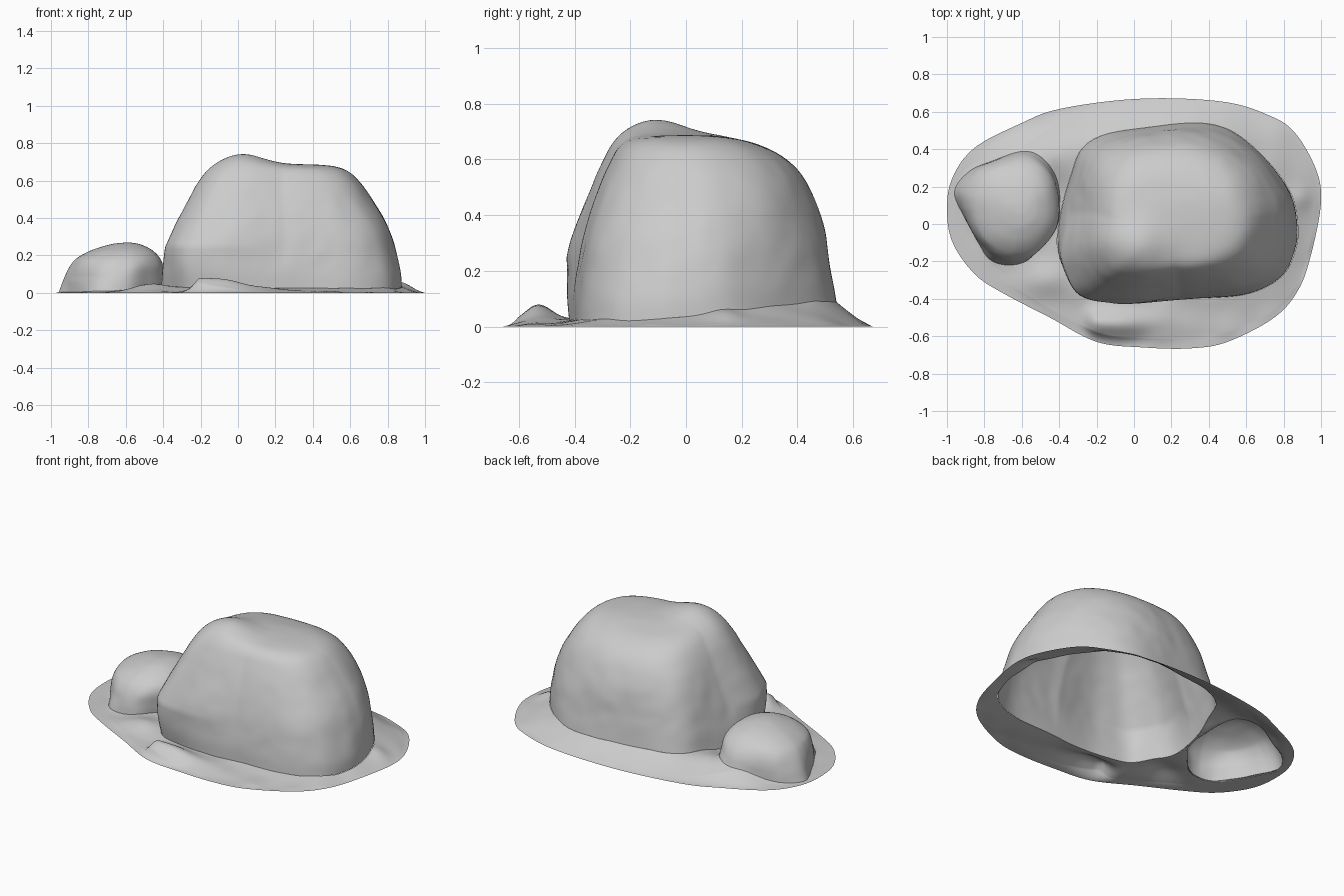
import bpy, bmesh, math
from mathutils import Vector, noise

if "Cube" in bpy.data.objects:
    bpy.data.objects.remove(bpy.data.objects["Cube"])

N = 160  # points around each loop


def spline(pts, n, closed):
    """Catmull-Rom resampling of a list of tuples."""
    P = [Vector(p) for p in pts]
    m = len(P)
    spans = m if closed else m - 1
    get = (lambda i: P[i % m]) if closed else (lambda i: P[max(0, min(m - 1, i))])
    out = []
    for k in range(n):
        u = k * spans / (n if closed else n - 1)
        i = min(int(u), spans - 1)
        t = u - i
        a, b, c, d = get(i - 1), get(i), get(i + 1), get(i + 2)
        out.append(0.5 * (2 * b + (c - a) * t + (2 * a - 5 * b + 4 * c - d) * t * t
                          + (3 * b - a - 3 * c + d) * t ** 3))
    return out


def polar_loop(pts, c):
    """Radii of an outline at N equal angles around centre c."""
    d = sorted((math.atan2(p.y - c[1], p.x - c[0]) % math.tau,
                math.hypot(p.x - c[0], p.y - c[1])) for p in spline(pts, 800, True))
    d = [(d[-1][0] - math.tau, d[-1][1])] + d + [(d[0][0] + math.tau, d[0][1])]
    out, j = [], 0
    for k in range(N):
        a = k * math.tau / N
        while d[j + 1][0] < a:
            j += 1
        f = (a - d[j][0]) / max(1e-9, d[j + 1][0] - d[j][0])
        out.append(d[j][1] + f * (d[j + 1][1] - d[j][1]))
    return out


def radius(loop, a):
    u = (a % math.tau) / math.tau * N
    i = int(u)
    return loop[i % N] * (1 - u + i) + loop[(i + 1) % N] * (u - i)


def bump(x, y, cx, cy, sx, sy):
    return math.exp(-((x - cx) / sx) ** 2 - ((y - cy) / sy) ** 2)


BIG_C, SMALL_C = (0.25, 0.06), (-0.67, 0.08)
BIG = [(.875, 0), (.865, -.13), (.79, -.28), (.6, -.375), (.3, -.4), (0, -.42), (-.15, -.4), (-.28, -.36),
       (-.36, -.25), (-.41, -.12), (-.39, .07), (-.34, .25), (-.28, .4), (-.15, .48), (.1, .52),
       (.3, .54), (.45, .525), (.58, .46), (.73, .32), (.84, .16)]
SMALL = [(-.955, .17), (-.88, .28), (-.75, .34), (-.6, .39), (-.5, .36), (-.42, .25), (-.4, .1),
         (-.42, -.02), (-.5, -.12), (-.58, -.2), (-.68, -.22), (-.77, -.19), (-.83, -.1), (-.9, .03)]
RIM = [(1, .12), (.97, .3), (.85, .5), (.7, .59), (.5, .65), (.2, .672), (-.1, .66), (-.42, .61),
       (-.6, .54), (-.85, .41), (-.97, .25), (-1, .08), (-.97, -.1), (-.85, -.27), (-.7, -.37),
       (-.45, -.5), (-.2, -.63), (.05, -.66), (.3, -.665), (.5, -.63), (.75, -.5), (.88, -.35), (.95, -.15)]
big_r, small_r, rim_r = polar_loop(BIG, BIG_C), polar_loop(SMALL, SMALL_C), polar_loop(RIM, BIG_C)


def ground_z(x, y):
    dx, dy = x - BIG_C[0], y - BIG_C[1]
    a = math.atan2(dy, dx)
    ri, ro = radius(big_r, a), radius(rim_r, a)
    t = max(0, min(1, (ro - math.hypot(dx, dy)) / (ro - ri)))
    back = max(0, min(1, (y + .1) / .55)) * max(0, min(1, (x + .6) / .5))
    z = (0.024 + 0.065 * back) * t ** 1.3
    # clod on the front lip: steep on the left, fading to the right
    clod = bump(x, y, -.2, -.53, .05 if x < -.2 else .3, .075)
    z += min(1, t * 5) * (0.075 * clod + 0.035 * bump(x, y, -.47, -.3, .12, .1)
                          + 0.02 * bump(x, y, .9, .14, .06, .06)
                          + 0.007 * noise.noise((x * 7, y * 7, 3)))
    # soil heaped behind the small boulder
    z += min(1, t * 3) * 0.065 * bump(x, y, -.56, .36, .26, .13)
    return max(0, z)


def finish(name, bm):
    bmesh.ops.recalc_face_normals(bm, faces=bm.faces)
    up = sum(f.normal.z * f.calc_area() for f in bm.faces)
    if up < 0:
        bmesh.ops.reverse_faces(bm, faces=bm.faces)
    for f in bm.faces:
        f.smooth = True
    me = bpy.data.meshes.new(name)
    bm.to_mesh(me)
    bm.free()
    ob = bpy.data.objects.new(name, me)
    bpy.context.collection.objects.link(ob)


def loft(bm, rings):
    for lo, hi in zip(rings, rings[1:]):
        for k in range(N):
            q = (k + 1) % N
            bm.faces.new((lo[k], lo[q], hi[q], hi[k]))


def rock(name, loop, c, levels, peak, rough, front_left, back_right):
    """Open-bottomed rock, rounder towards the top; levels are (z, xmin, xmax, ymin, ymax).
    front_left and back_right swell or shave those two corners."""
    base = [(c[0] + r * math.cos(k * math.tau / N), c[1] + r * math.sin(k * math.tau / N))
            for k, r in enumerate(loop)]
    xs, ys = [p[0] for p in base], [p[1] for p in base]
    x0, x1, y0, y1 = min(xs), max(xs), min(ys), max(ys)
    zb, ztop = levels[0][0], levels[-1][0]
    bm, rings = bmesh.new(), []
    for i, (z, a, b, f, g) in enumerate(spline(levels, 60, False)):
        ring = []
        w = (z - zb) / (ztop - zb)
        mix = .7 * max(0, min(1, 1.4 * w))
        for x, y in base:
            gz = ground_z(x, y)
            # outline in -1..1 units, blended towards a superellipse
            u, v = 2 * (x - x0) / (x1 - x0) - 1, 2 * (y - y0) / (y1 - y0) - 1
            s = (abs(u) ** 2.5 + abs(v) ** 2.5) ** (-1 / 2.5)
            s = 1 + mix * (s - 1)
            s += front_left * max(0, -u) * max(0, -v) * min(1, 3 * w)
            s += back_right * max(0, u) * max(0, v) * min(1, 2 * w)
            px = (a + b) / 2 + u * s * (b - a) / 2
            py = (f + g) / 2 + v * s * (g - f) / 2
            p = Vector((px, py, gz + w * (ztop - gz)))
            if i:
                p.z += peak(px, py) * w ** 4
                n = noise.noise(p * 4) + .4 * noise.noise(p * 11)
                d = Vector((px - c[0], py - c[1], .15))
                p += d.normalized() * n * rough * min(1, 4 * w) * (1 - .6 * w)
            ring.append(bm.verts.new(p))
        rings.append(ring)
    loft(bm, rings)
    bm.faces.new(rings[-1])
    finish(name, bm)


# large boulder with a raised knob on its front-left crown and a sloping back
rock("large_boulder", big_r, BIG_C,
     [(.02, -.41, .875, -.42, .54), (.1, -.39, .87, -.415, .53), (.2, -.36, .85, -.40, .515),
      (.3, -.325, .82, -.38, .50), (.4, -.285, .775, -.35, .475), (.5, -.235, .715, -.315, .435),
      (.58, -.19, .66, -.28, .385), (.64, -.14, .60, -.245, .32), (.672, -.08, .53, -.2, .25),
      (.685, .02, .43, -.12, .16), (.688, .12, .32, -.03, .08), (.688, .21, .23, .02, .03)],
     lambda x, y: .06 * bump(x, y, .01, -.12, .16, .15) - .02 * bump(x, y, .2, .3, .4, .15),
     .01, .22, -.12)

# small boulder
rock("small_boulder", small_r, SMALL_C,
     [(.01, -.96, -.395, -.22, .39), (.08, -.935, -.4, -.21, .375), (.14, -.905, -.405, -.19, .35),
      (.185, -.865, -.425, -.155, .315), (.22, -.8, -.46, -.1, .265), (.24, -.73, -.51, -.03, .2),
      (.247, -.67, -.56, .04, .13), (.248, -.62, -.61, .08, .09)],
     lambda x, y: .02 * bump(x, y, -.58, .06, .13, .2), .008, -.15, 0)

# ground skirt: from the large boulder's foot to the rim, opened under the small boulder
bm, rings = bmesh.new(), []
for i in range(51):
    ring = []
    for k in range(N):
        a = k * math.tau / N
        r = big_r[k] + (rim_r[k] - big_r[k]) * i / 50
        x, y = BIG_C[0] + r * math.cos(a), BIG_C[1] + r * math.sin(a)
        ring.append(bm.verts.new((x, y, ground_z(x, y))))
    rings.append(ring)
loft(bm, rings)


def inside(v):
    """Distance from the small boulder's centre, 1 at its outline, and the angle."""
    dx, dy = v.co.x - SMALL_C[0], v.co.y - SMALL_C[1]
    a = math.atan2(dy, dx)
    return math.hypot(dx, dy) / radius(small_r, a), a


fixed = set(rings[0] + rings[-1])
bmesh.ops.delete(bm, geom=[v for v in bm.verts if v not in fixed and inside(v)[0] < .93], context='VERTS')
for v in bm.verts:
    d, a = inside(v)
    if v.is_boundary and d < 1.15 and v not in fixed:
        r = .985 * radius(small_r, a)
        v.co.x, v.co.y = SMALL_C[0] + r * math.cos(a), SMALL_C[1] + r * math.sin(a)
        v.co.z = ground_z(v.co.x, v.co.y) + .004
finish("ground_skirt", bm)
